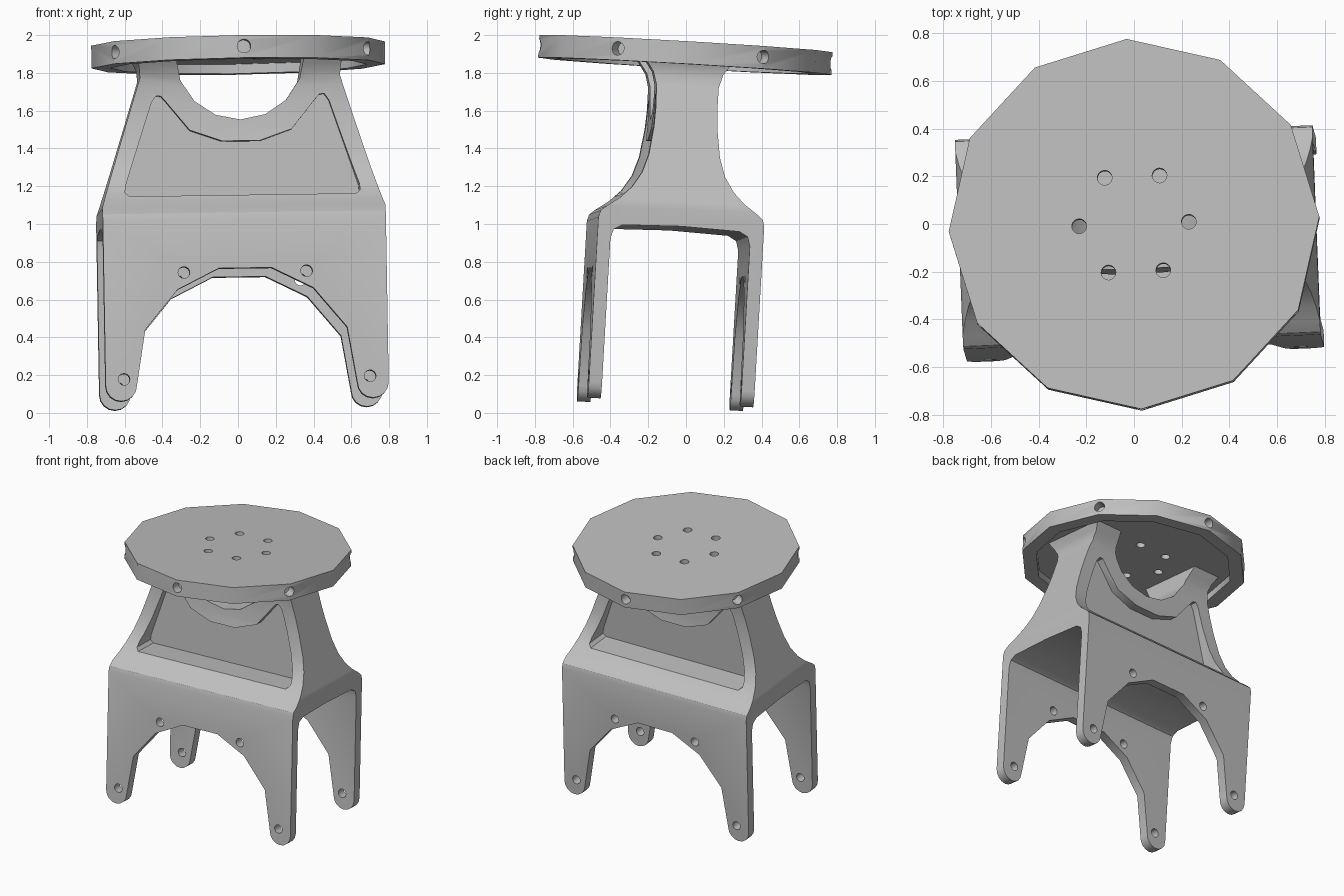
import bpy, bmesh, math
from mathutils import Matrix, Vector

cube = bpy.data.objects.get("Cube")
if cube:
    bpy.data.objects.remove(cube, do_unlink=True)

grey = bpy.data.materials.new("plain grey")
grey.use_nodes = True
grey.diffuse_color = (0.52, 0.52, 0.52, 1)
grey.node_tree.nodes["Principled BSDF"].inputs["Base Color"].default_value = grey.diffuse_color

TOP = 1.955   # height of the plate top, also the pivot of the slight lean
LEAN = (Matrix.Translation((0, 0, TOP)) @ Matrix.Rotation(-0.058, 4, 'X')
        @ Matrix.Rotation(-0.017, 4, 'Y') @ Matrix.Rotation(0.04, 4, 'Z')
        @ Matrix.Translation((0, 0, -TOP)))


def prism(name, points, start, end, axis):
    """Extrude a 2D outline along the x or y axis."""
    def place(p, d):
        return (d, p[0], p[1]) if axis == 'X' else (p[0], d, p[1])
    bm = bmesh.new()
    face = bm.faces.new([bm.verts.new(place(p, start)) for p in points])
    moved = bmesh.ops.extrude_face_region(bm, geom=[face])["geom"]
    shift = Vector(place((0, 0), end - start))
    bmesh.ops.translate(bm, vec=shift, verts=[v for v in moved if isinstance(v, bmesh.types.BMVert)])
    return finish(name, bm)


def rod(name, radius, depth, centre, direction=(0, 0, 1), sides=16, turn=0):
    """Cylinder centred on a point and aimed along a direction."""
    bm = bmesh.new()
    aim = Vector(direction).to_track_quat('Z', 'Y').to_matrix().to_4x4()
    bmesh.ops.create_cone(bm, cap_ends=True, segments=sides, radius1=radius, radius2=radius,
                          depth=depth,
                          matrix=Matrix.Translation(centre) @ aim @ Matrix.Rotation(turn, 4, 'Z'))
    return finish(name, bm)


def finish(name, bm):
    bmesh.ops.recalc_face_normals(bm, faces=bm.faces)
    mesh = bpy.data.meshes.new(name)
    bm.to_mesh(mesh)
    bm.free()
    mesh.materials.append(grey)
    obj = bpy.data.objects.new(name, mesh)
    bpy.context.collection.objects.link(obj)
    return obj


def combine(target, tool, operation='DIFFERENCE'):
    """Apply a boolean and discard its cutter."""
    mod = target.modifiers.new("cut", 'BOOLEAN')
    mod.object, mod.operation, mod.solver = tool, operation, 'EXACT'
    bpy.context.view_layer.objects.active = target
    bpy.ops.object.modifier_apply(modifier=mod.name)
    bpy.data.objects.remove(tool, do_unlink=True)


def mirrored(half):
    return half + [(-a, b) for a, b in reversed(half) if abs(a) > 1e-5]


def arc(cx, cz, r, first, last, steps):
    angles = [math.radians(first + (last - first) * i / steps) for i in range(steps + 1)]
    return [(cx + r * math.cos(a), cz + r * math.sin(a)) for a in angles]


# Stand: side section with two legs walls, sloping shoulder and flared neck
section = mirrored([
    (0, 0.975), (0.31, 0.965), (0.355, 0.94), (0.37, 0.89), (0.37, 0), (0.44, 0),
    (0.44, 1.0), (0.43, 1.035), (0.40, 1.06), (0.33, 1.11), (0.27, 1.17), (0.22, 1.25),
    (0.188, 1.35), (0.168, 1.5), (0.163, 1.6), (0.165, 1.72), (0.185, 1.79),
    (0.22, 1.84), (0.25, 1.885)])
stand = prism("stand", section, -0.9, 0.9, 'X')

# Front outline: leg arch, rounded feet, tapering cheeks and round neck opening
outline = mirrored(
    [(0.14, 0.74), (0.36, 0.63), (0.535, 0.42)]
    + arc(0.667, 0.125, 0.083, 180, 360, 8)
    + [(0.75, 1.07), (0.53, 1.77), (0.535, 1.83), (0.56, 1.885)]
    + arc(0, 1.885, 0.342, 0, -90, 4)[:-1])
# Insert the lowest point of the neck opening midway through the loop
outline.insert(len(outline) // 2, (0, 1.543))
combine(stand, prism("outline_tool", outline, -0.9, 0.9, 'Y'), 'INTERSECT')

# Recessed panels on the front and back of the upper body
panel = mirrored([(0.1, 1.43), (0.27, 1.49), (0.40, 1.65), (0.42, 1.672), (0.445, 1.675),
                  (0.47, 1.64), (0.62, 1.19), (0.623, 1.155), (0.60, 1.135)])
for side in (-1, 1):
    combine(stand, prism("panel_tool", panel, side * 0.11, side * 0.6, 'Y'))

# Bolt holes in the feet and above the arch
for side in (-1, 1):
    for x, z in ((0.652, 0.158), (0.325, 0.72)):
        combine(stand, rod("hole_tool", 0.031, 2, (side * x, 0, z), (0, 1, 0)))

# Twelve-sided top plate with a hollow underside
plate = rod("top_plate", 0.778, 0.12, (0, 0, TOP - 0.06), sides=12)
combine(plate, rod("hollow_tool", 0.68, 0.1, (0, 0, TOP - 0.12), sides=12))

# Six holes through the plate and six drilled into its rim
for i in range(6):
    a = math.radians(60 * i)
    combine(plate, rod("hole_tool", 0.031, 0.4, (0.23 * math.cos(a), 0.23 * math.sin(a), TOP)))
    d = Vector((math.cos(a + math.pi / 6), math.sin(a + math.pi / 6), 0))
    combine(plate, rod("rim_tool", 0.036, 0.16, d * 0.78 + Vector((0, 0, TOP - 0.058)), d))

# Shading and the slight lean of the whole model
for obj in (stand, plate):
    obj.data.transform(LEAN)
    bpy.ops.object.select_all(action='DESELECT')
    obj.select_set(True)
    bpy.context.view_layer.objects.active = obj
    bpy.ops.object.shade_smooth_by_angle(angle=math.radians(32))
